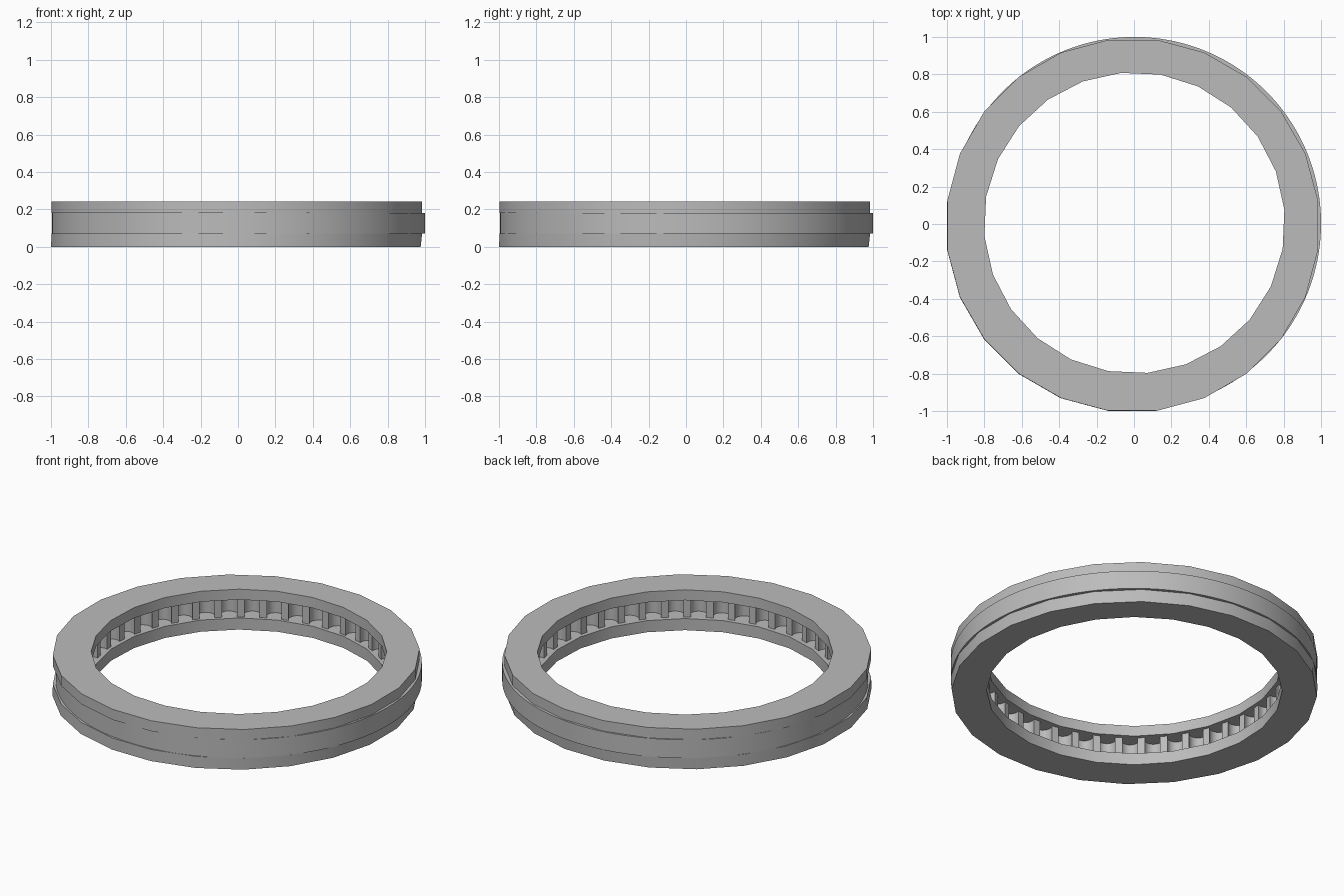
import bpy, bmesh, math
from math import sin, cos, radians, tau

cube = bpy.data.objects.get("Cube")
if cube:
    bpy.data.objects.remove(cube)

steel = bpy.data.materials.new("satin_grey")
GREY = (0.5, 0.5, 0.5, 1)
steel.diffuse_color = GREY
steel.use_nodes = True
steel.node_tree.nodes["Principled BSDF"].inputs["Base Color"].default_value = GREY


def circle(radius, count, start=0.0, centre=(0, 0)):
    return [(centre[0] + radius * cos(radians(start) + tau * i / count),
             centre[1] + radius * sin(radians(start) + tau * i / count))
            for i in range(count)]


def closed_ring(name, loops):
    """Skin four equal loops (outline, height) into a closed ring."""
    bm = bmesh.new()
    rings = [[bm.verts.new((x, y, z)) for x, y in pts] for pts, z in loops]
    n = len(rings[0])
    for k, a in enumerate(rings):
        b = rings[(k + 1) % len(rings)]
        for i in range(n):
            j = (i + 1) % n
            bm.faces.new((a[i], a[j], b[j], b[i]))
    bmesh.ops.recalc_face_normals(bm, faces=bm.faces)
    mesh = bpy.data.meshes.new(name)
    bm.to_mesh(mesh)
    bm.free()
    mesh.materials.append(steel)
    obj = bpy.data.objects.new(name, mesh)
    bpy.context.collection.objects.link(obj)
    bpy.ops.object.select_all(action='DESELECT')
    obj.select_set(True)
    bpy.context.view_layer.objects.active = obj
    bpy.ops.object.shade_smooth_by_angle(angle=radians(35))
    return obj


# Faceted flanges above and below
SIDES = 24
rim = circle(1.0, SIDES, 7.5, (-0.007, -0.007))
foot = circle(0.996, SIDES, 7.5, (-0.011, -0.011))
hole = circle(0.805, SIDES, 5, (0.002, 0.006))
closed_ring("top_flange", [(rim, 0.18), (rim, 0.243), (hole, 0.243), (hole, 0.18)])
closed_ring("bottom_flange", [(foot, 0), (rim, 0.07), (hole, 0.07), (hole, 0)])

# Round middle band, its inner wall scalloped by a row of open pockets
POCKETS, STEPS = 42, 12
centre = (0.003, 0.003)
scallop = []
for p in range(POCKETS):
    a = tau * p / POCKETS
    for s in range(STEPS):
        t = radians(-125 + 250 * s / (STEPS - 1))
        u, v = 0.85 + 0.05 * cos(t), 0.05 * sin(t)
        scallop.append((centre[0] + u * cos(a) - v * sin(a),
                        centre[1] + u * sin(a) + v * cos(a)))
band = circle(0.997, POCKETS * STEPS, -360 / POCKETS / 2, centre)
closed_ring("pocketed_band", [(band, 0.07), (band, 0.18), (scallop, 0.18), (scallop, 0.07)])
